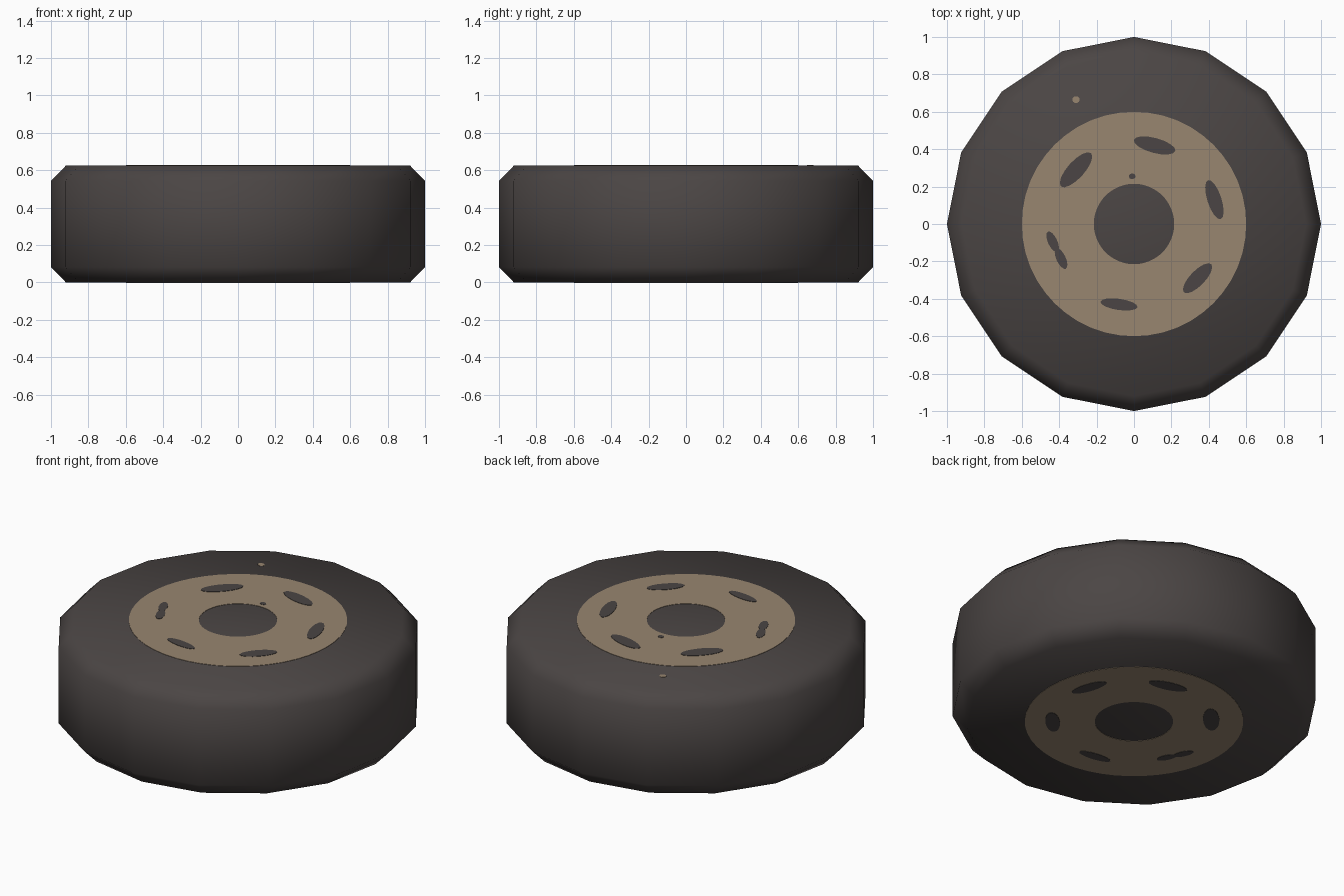
import bpy, bmesh, math
from mathutils import Vector

if "Cube" in bpy.data.objects:
    bpy.data.objects.remove(bpy.data.objects["Cube"])

H = 0.625


def mat(name, rgb):
    m = bpy.data.materials.new(name)
    m.diffuse_color = (*rgb, 1)
    m.use_nodes = True
    m.node_tree.nodes["Principled BSDF"].inputs["Base Color"].default_value = m.diffuse_color
    return m


RUBBER = mat("dark_rubber", (0.070, 0.060, 0.058))
TAN = mat("tan_rim", (0.314, 0.238, 0.162))


def finish(bm, name, material, smooth=False):
    bmesh.ops.recalc_face_normals(bm, faces=bm.faces)
    me = bpy.data.meshes.new(name)
    bm.to_mesh(me)
    bm.free()
    me.materials.append(material)
    for p in me.polygons:
        p.use_smooth = smooth
    ob = bpy.data.objects.new(name, me)
    bpy.context.collection.objects.link(ob)
    return ob


def lathe(name, profile, sides, material, closed=False, smooth=False):
    """Revolve (radius, z) points; open profiles get end caps."""
    bm = bmesh.new()
    rings = [[bm.verts.new((r * math.cos(2 * math.pi * i / sides),
                            r * math.sin(2 * math.pi * i / sides), z))
              for i in range(sides)] for r, z in profile]
    pairs = list(zip(rings, rings[1:]))
    if closed:
        pairs.append((rings[-1], rings[0]))
    else:
        bm.faces.new(rings[0])
        bm.faces.new(rings[-1])
    for a, b in pairs:
        for i in range(sides):
            j = (i + 1) % sides
            bm.faces.new((a[i], a[j], b[j], b[i]))
    return finish(bm, name, material, smooth)


def spot(name, x, y, length, width, angle, z0, z1, material):
    """Thin elliptical plate lying on a face."""
    bm = bmesh.new()
    ca, sa = math.cos(math.radians(angle)), math.sin(math.radians(angle))
    n = 16
    loops = []
    for z in (z0, z1):
        loop = []
        for i in range(n):
            t = 2 * math.pi * i / n
            u, v = length / 2 * math.cos(t), width / 2 * math.sin(t)
            loop.append(bm.verts.new((x + u * ca - v * sa, y + u * sa + v * ca, z)))
        loops.append(loop)
    bm.faces.new(loops[0])
    bm.faces.new(loops[1])
    for i in range(n):
        j = (i + 1) % n
        bm.faces.new((loops[0][i], loops[0][j], loops[1][j], loops[1][i]))
    return finish(bm, name, material)


# Sixteen-sided tyre with chamfered shoulders
lathe("tyre", [(0.92, 0), (1, 0.082), (1, 0.543), (0.92, H)], 16, RUBBER, smooth=True)

# Slots: x, y, length, width, angle (one is worn into two bits)
slots = [(0.11, 0.42, 0.23, 0.08, -15), (0.43, 0.13, 0.22, 0.075, -72),
         (0.34, -0.29, 0.21, 0.08, 46), (-0.08, -0.43, 0.20, 0.06, -8),
         (-0.31, 0.29, 0.24, 0.09, 48), (-0.435, -0.095, 0.12, 0.05, -65),
         (-0.39, -0.185, 0.12, 0.05, -65)]

for side, face, out in (("top", H, 1), ("bottom", 0, -1)):
    a, b, c = face - out * 0.002, face + out * 0.002, face + out * 0.004
    # Painted rim ring with open centre
    lathe("rim_ring_" + side, [(0.215, a), (0.6, a), (0.6, b), (0.215, b)],
          48, TAN, closed=True)
    for k, s in enumerate(slots):
        spot(f"slot_{side}_{k}", *s, a, c, RUBBER)

# Small paint flecks on the top
spot("dark_fleck", -0.01, 0.255, 0.036, 0.03, 0, H, H + 0.004, RUBBER)
spot("tan_fleck", -0.31, 0.665, 0.04, 0.036, 0, H, H + 0.002, TAN)
